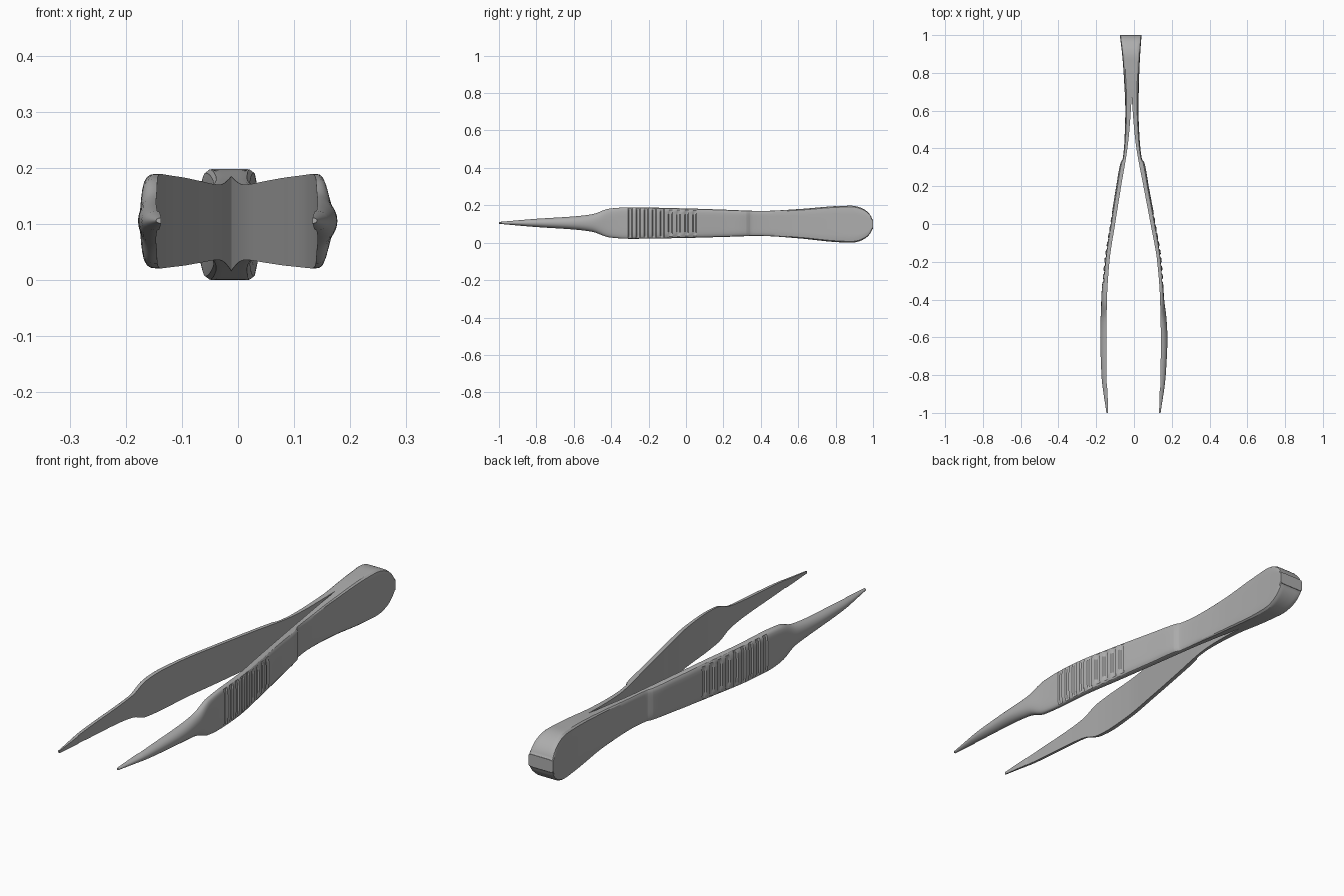
import bpy
import bmesh
import math

if "Cube" in bpy.data.objects:
    bpy.data.objects.remove(bpy.data.objects["Cube"])

# Material
steel = bpy.data.materials.new("satin steel grey")
steel.use_nodes = True
colour = (0.42, 0.42, 0.42, 1.0)
steel.diffuse_color = colour
steel.node_tree.nodes["Principled BSDF"].inputs["Base Color"].default_value = colour


def curve(keys, y):
    """Smooth interpolation without overshoot through (y, value) keys."""
    if y <= keys[0][0]:
        return keys[0][1]
    if y >= keys[-1][0]:
        return keys[-1][1]
    slope = [(b[1] - a[1]) / (b[0] - a[0]) for a, b in zip(keys, keys[1:])]

    def tangent(i):
        if i == 0 or i == len(keys) - 1:
            return slope[min(i, len(slope) - 1)]
        p, q = slope[i - 1], slope[i]
        return 2 * p * q / (p + q) if p * q > 0 else 0.0

    i = max(k for k in range(len(slope)) if keys[k][0] <= y)
    d = keys[i + 1][0] - keys[i][0]
    t = (y - keys[i][0]) / d
    return ((2*t**3 - 3*t**2 + 1) * keys[i][1] + (t**3 - 2*t**2 + t) * d * tangent(i)
            + (3*t**2 - 2*t**3) * keys[i + 1][1] + (t**3 - t**2) * d * tangent(i + 1))


# Side outlines of each arm, as (y, x)
JOIN = 0.67
LEFT_IN = [(-1, .133), (-.87, .137), (-.862, .14), (-.6, .142), (-.4, .138), (-.2, .123),
           (0, .088), (.2, .05), (.4, .013), (.5, .001), (JOIN, -.012)]
LEFT_OUT = [(-1, .141), (-.8, .168), (-.6, .177), (-.5, .172), (-.4, .16), (-.2, .147),
            (0, .115), (.2, .078), (.325, .055), (.345, .042), (.45, .03), (.6, .024),
            (.8, .028), (.9, .033), (1, .04)]
RIGHT_IN = [(-1, -.137), (-.87, -.141), (-.862, -.144), (-.6, -.146), (-.4, -.143),
            (-.2, -.13), (0, -.10), (.2, -.068), (.4, -.035), (.5, -.024), (JOIN, -.012)]
RIGHT_OUT = [(-1, -.146), (-.8, -.172), (-.6, -.178), (-.4, -.173), (-.2, -.157),
             (0, -.126), (.2, -.094), (.325, -.071), (.345, -.06), (.45, -.05), (.6, -.046),
             (.8, -.055), (.9, -.063), (1, -.075)]
# Half height, middle height and squareness of the section
HALF = [(-1, .005), (-.8, .022), (-.6, .035), (-.5, .047), (-.41, .077), (-.3, .084),
        (0, .079), (.2, .073), (.4, .067), (.6, .078), (.8, .096), (.9, .1)]
MID = [(-1, .107), (-.3, .106), (.4, .104), (.85, .1)]
SQUARE = [(-1, 2), (-.5, 2.2), (-.33, 5), (.3, 6), (.6, 9), (1, 10)]

# Grip grooves
GRIP_START, PITCH, GROOVES = -0.31, 0.043, 9
groove_depth = {}
for g in range(GROOVES):
    for f, depth in ((0, 0), (.12, .005), (.42, .005), (.54, 0)):
        groove_depth[round(GRIP_START + PITCH * (g + f), 4)] = depth

# Stations along the length, closer together around the rounded butt
stations = {round(-1 + 0.02 * i, 4) for i in range(94)}
stations = {y for y in stations if not -.315 < y < .075} | set(groove_depth)
stations |= {-.87, -.862, .325, .345, JOIN}
BUTT = 0.87
stations |= {round(BUTT + (1 - BUTT) * math.sin(math.radians(a)), 4) for a in range(0, 86, 5)}
stations = sorted(y for y in stations if y <= BUTT or y > BUTT) + [1.0]
STEPS = 24


def section(y, inner_keys, outer_keys):
    """Half section: flat inside, rounded outside."""
    inner = curve(inner_keys, y) if y < JOIN else -.012 - .005 * (y - JOIN) / (1 - JOIN)
    thick = curve(outer_keys, y) - inner
    half, mid, n = curve(HALF, y), curve(MID, y), curve(SQUARE, y)
    if y > BUTT:
        half *= max(.06, 1 - ((y - BUTT) / (1 - BUTT)) ** 2.1) ** (1 / 2.1)
    points = []
    for k in range(STEPS + 1):
        a = math.pi * (k / STEPS - .5)
        c, s = max(0.0, math.cos(a)), math.sin(a)
        if k in (0, STEPS):
            c = 0.0
        r = (c ** n + abs(s) ** n) ** (-1 / n)
        x = thick * c * r
        if abs(s * r) < .88:
            x -= math.copysign(groove_depth.get(y, 0), thick)
        points.append((inner + x, y, mid + half * s * r))
    return points


# Two arms lofted into one body, sharing the middle seam behind the slot
bm = bmesh.new()
for inner_keys, outer_keys in ((LEFT_IN, LEFT_OUT), (RIGHT_IN, RIGHT_OUT)):
    rings = [[bm.verts.new(p) for p in section(y, inner_keys, outer_keys)] for y in stations]
    for y, a, b in zip(stations, rings, rings[1:]):
        for k in range(STEPS):
            bm.faces.new((a[k], a[k + 1], b[k + 1], b[k]))
        if y < JOIN:
            bm.faces.new((a[STEPS], a[0], b[0], b[STEPS]))
    bm.faces.new(rings[0])
    bm.faces.new(rings[-1])
bmesh.ops.remove_doubles(bm, verts=bm.verts, dist=0.00005)
bmesh.ops.recalc_face_normals(bm, faces=bm.faces)

# Rest on the ground
low = min(v.co.z for v in bm.verts)
bmesh.ops.translate(bm, vec=(0, 0, -low), verts=bm.verts)

mesh = bpy.data.meshes.new("tweezers")
bm.to_mesh(mesh)
bm.free()
mesh.materials.append(steel)
tweezers = bpy.data.objects.new("tweezers", mesh)
bpy.context.collection.objects.link(tweezers)
bpy.ops.object.select_all(action='DESELECT')
tweezers.select_set(True)
bpy.context.view_layer.objects.active = tweezers
bpy.ops.object.shade_smooth_by_angle(angle=math.radians(30))
